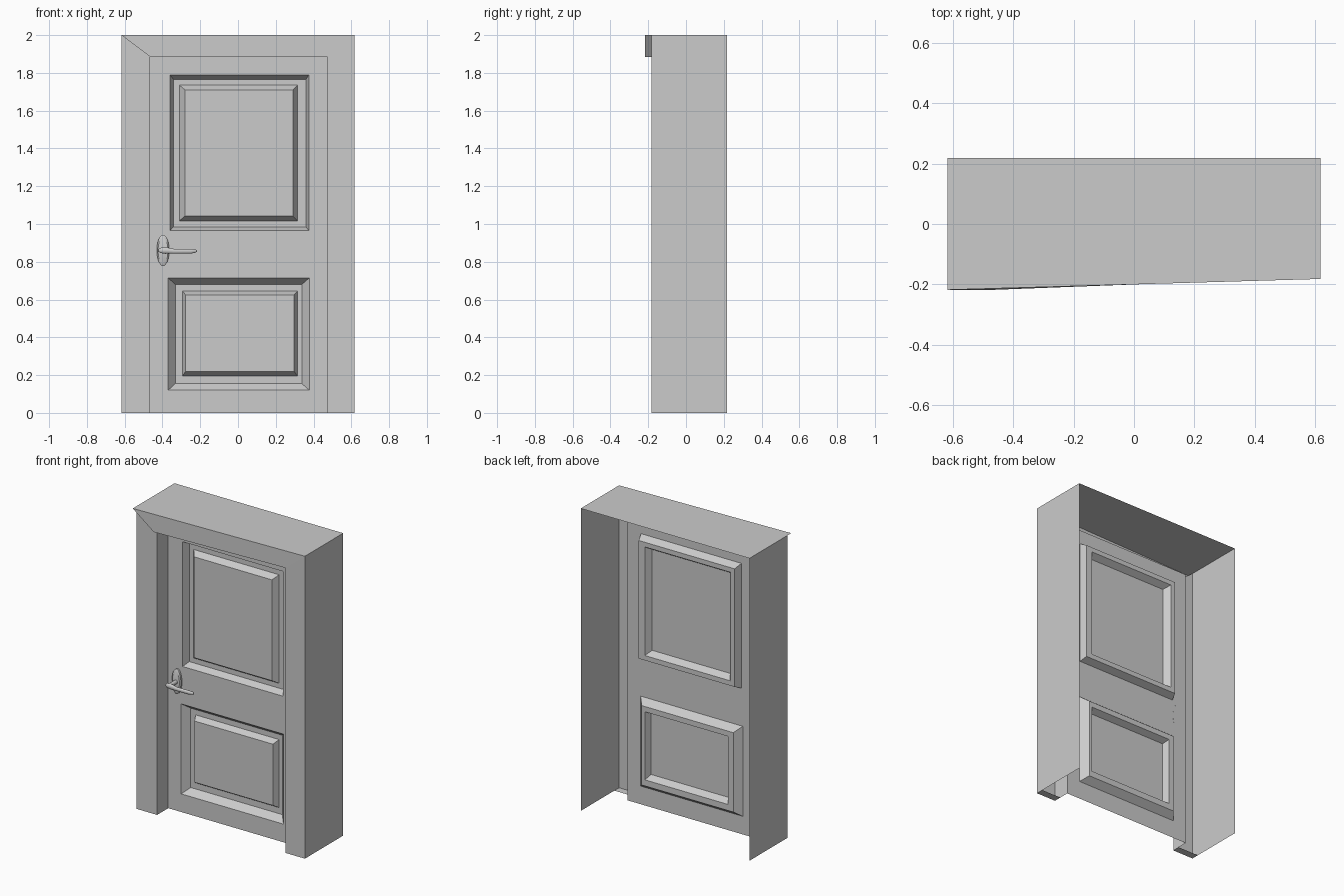
import bpy, bmesh, math
from mathutils import Vector

if "Cube" in bpy.data.objects:
    bpy.data.objects.remove(bpy.data.objects["Cube"])

XL, XR = -0.617, 0.617        # outer casing
IL, IR = -0.465, 0.475        # door opening
TOP, HEAD = 2.0, 1.885        # casing top, opening top
BACK, FRONT, DOOR = 0.218, -0.182, -0.065
TIP = -0.218                  # raised left end of the header
PANEL = -0.02                 # bottom of panel recesses


def sheet(name, quads):
    bm = bmesh.new()
    for q in quads:
        bm.faces.new([bm.verts.new(p) for p in q])
    bmesh.ops.remove_doubles(bm, verts=bm.verts, dist=0.0005)
    me = bpy.data.meshes.new(name)
    bm.to_mesh(me)
    bm.free()
    ob = bpy.data.objects.new(name, me)
    bpy.context.collection.objects.link(ob)
    return ob


# Casing: outer walls open at the back
sheet("outer_casing", [
    [(XL, BACK, 0), (XL, FRONT, 0), (XL, FRONT, TOP), (XL, BACK, TOP)],
    [(XR, FRONT, 0), (XR, BACK, 0), (XR, BACK, TOP), (XR, FRONT, TOP)],
    [(XL, TIP, TOP), (XR, FRONT, TOP), (XR, BACK, TOP), (XL, BACK, TOP)],
])


# Jambs: mitred front, return to the door and a small foot cap
def jamb(name, outer, inner):
    quads = [
        [(outer, FRONT, 0), (inner, FRONT, 0), (inner, FRONT, HEAD), (outer, FRONT, TOP)],
        [(inner, FRONT, 0), (inner, DOOR, 0), (inner, DOOR, HEAD), (inner, FRONT, HEAD)],
        [(outer, FRONT + 0.05, 0), (inner, FRONT + 0.05, 0), (inner, FRONT, 0), (outer, FRONT, 0)],
    ]
    if outer > inner:
        quads = [q[::-1] for q in quads]
    return sheet(name, quads)


jamb("left_jamb", XL, IL)
jamb("right_jamb", XR, IR)

# Header: slanted front, underside, and step over the left mitre
sheet("header", [
    [(XL, TIP, TOP), (IL, TIP, HEAD), (IR, FRONT, HEAD), (XR, FRONT, TOP)],
    [(IL, TIP, HEAD), (IL, DOOR, HEAD), (IR, DOOR, HEAD), (IR, FRONT, HEAD)],
    [(XL, TIP, TOP), (XL, FRONT, TOP), (IL, FRONT, HEAD), (IL, TIP, HEAD)],
])


# Door leaf: nested rectangles (x0, x1, z0, z1, y) make the sunk and raised panels
def nested(rects):
    loops = [[(x0, y, z0), (x1, y, z0), (x1, y, z1), (x0, y, z1)]
             for x0, x1, z0, z1, y in rects]
    quads = [[a[i], a[(i + 1) % 4], b[(i + 1) % 4], b[i]]
             for a, b in zip(loops, loops[1:]) for i in range(4)]
    return quads + [loops[-1]]


upper = nested([
    (IL, IR, 0.84, HEAD, DOOR),
    (-0.36, 0.375, 0.965, 1.79, DOOR),
    (-0.342, 0.36, 0.985, 1.766, PANEL),
    (-0.31, 0.315, 1.017, 1.735, PANEL),
    (-0.28, 0.29, 1.043, 1.71, -0.06),
])
lower = nested([
    (IL, IR, 0, 0.84, DOOR),
    (-0.37, 0.378, 0.12, 0.715, DOOR),
    (-0.332, 0.338, 0.155, 0.68, PANEL),
    (-0.295, 0.315, 0.195, 0.645, PANEL),
    (-0.277, 0.297, 0.22, 0.625, -0.06),
])
sheet("door_leaf", upper + lower)


# Handle parts: elliptical rings lofted along an axis
def loft(name, rings, n=20):
    # ring: centre, first radius vector, second radius vector
    bm = bmesh.new()
    loops = []
    for c, u, v in rings:
        loops.append([bm.verts.new(Vector(c) + Vector(u) * math.cos(t) + Vector(v) * math.sin(t))
                      for t in (2 * math.pi * i / n for i in range(n))])
    for a, b in zip(loops, loops[1:]):
        for i in range(n):
            bm.faces.new([a[i], a[(i + 1) % n], b[(i + 1) % n], b[i]])
    bm.faces.new(loops[0][::-1])
    bm.faces.new(loops[-1])
    bmesh.ops.recalc_face_normals(bm, faces=bm.faces)
    me = bpy.data.meshes.new(name)
    bm.to_mesh(me)
    bm.free()
    ob = bpy.data.objects.new(name, me)
    bpy.context.collection.objects.link(ob)
    bpy.ops.object.select_all(action='DESELECT')
    ob.select_set(True)
    bpy.context.view_layer.objects.active = ob
    bpy.ops.object.shade_smooth_by_angle(angle=math.radians(35))
    return ob


HX, HZ = -0.397, 0.86
loft("handle_plate", [((HX, y, HZ), (rx, 0, 0), (0, 0, rz))
                      for y, rx, rz in [(-0.064, 0.033, 0.083), (-0.077, 0.033, 0.083),
                                        (-0.083, 0.026, 0.070)]], 28)
loft("handle_stem", [((HX, y, HZ), (0.013, 0, 0), (0, 0, 0.013)) for y in (-0.08, -0.152)], 14)
loft("handle_lever", [((x, y, z), (0, ry, 0), (0, 0, rz))
                      for x, y, z, ry, rz in [(-0.42, -0.152, 0.86, 0.005, 0.007),
                                              (-0.412, -0.152, 0.86, 0.010, 0.014),
                                              (-0.385, -0.154, 0.86, 0.012, 0.018),
                                              (-0.34, -0.155, 0.856, 0.010, 0.013),
                                              (-0.25, -0.154, 0.856, 0.009, 0.013),
                                              (-0.228, -0.152, 0.857, 0.008, 0.010),
                                              (-0.218, -0.152, 0.857, 0.004, 0.005)]], 14)
